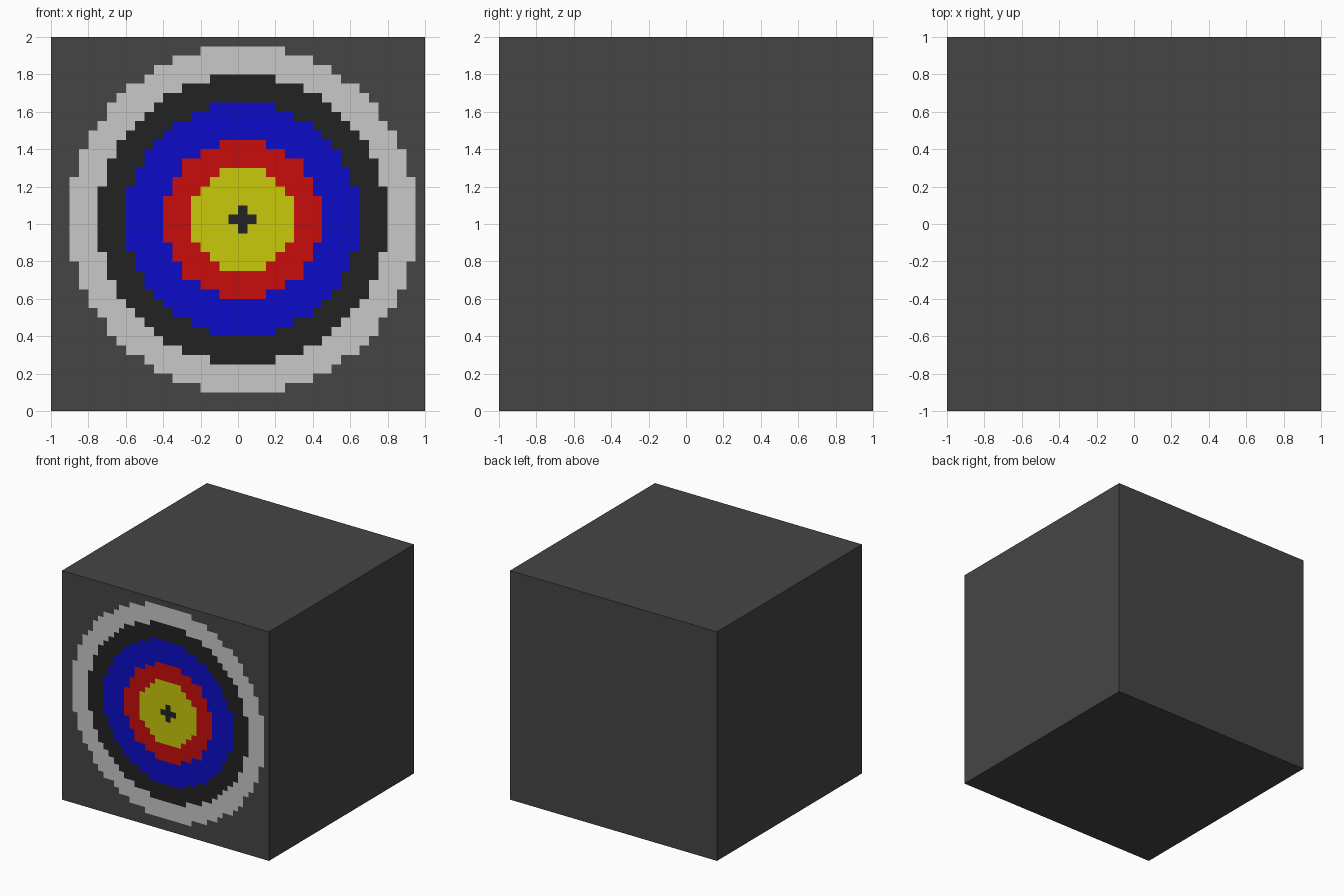
import bpy
import bmesh
from mathutils import Vector

if "Cube" in bpy.data.objects:
    bpy.data.objects.remove(bpy.data.objects["Cube"])

CELL = 0.05


def material(name, rgb):
    # rgb is given as 0-255 display values and stored as linear
    mat = bpy.data.materials.new(name)
    lin = [c / 255 / 12.92 if c < 11 else ((c / 255 + 0.055) / 1.055) ** 2.4 for c in rgb]
    mat.diffuse_color = (*lin, 1.0)
    mat.use_nodes = True
    mat.node_tree.nodes["Principled BSDF"].inputs["Base Color"].default_value = mat.diffuse_color
    return mat


materials = [
    material("dark_grey", (69, 69, 69)),
    material("white", (200, 200, 200)),
    material("black", (34, 34, 34)),
    material("blue", (12, 12, 200)),
    material("red", (200, 12, 12)),
    material("yellow", (200, 200, 12)),
]

# Rings from the centre outwards: radius in cells, material slot
RINGS = [(1.2, 2), (5.5, 5), (8.5, 4), (12.5, 3), (15.5, 2), (18.5, 1)]

# Block: a 2 unit cube standing on the ground
bm = bmesh.new()
bmesh.ops.create_cube(bm, size=2)
bmesh.ops.translate(bm, verts=bm.verts, vec=(0, 0, 1))


def front_faces():
    bm.normal_update()
    return [f for f in bm.faces if f.normal.y < -0.9]


# Cut the front into square cells
for axis, start in ((Vector((1, 0, 0)), -1), (Vector((0, 0, 1)), 0)):
    for i in range(1, 40):
        faces = front_faces()
        geom = set(faces)
        for f in faces:
            geom.update(f.edges)
            geom.update(f.verts)
        bmesh.ops.bisect_plane(bm, geom=list(geom), dist=1e-5,
                               plane_co=axis * (start + i * CELL), plane_no=axis)

# Colour the cells by distance from the bullseye cell
for f in front_faces():
    c = f.calc_center_median()
    dist = Vector(((c.x - 0.025) / CELL, (c.z - 1.025) / CELL)).length
    f.material_index = next((slot for radius, slot in RINGS if dist < radius), 0)

mesh = bpy.data.meshes.new("target_block")
bm.to_mesh(mesh)
bm.free()
for mat in materials:
    mesh.materials.append(mat)
bpy.context.collection.objects.link(bpy.data.objects.new("target_block", mesh))
